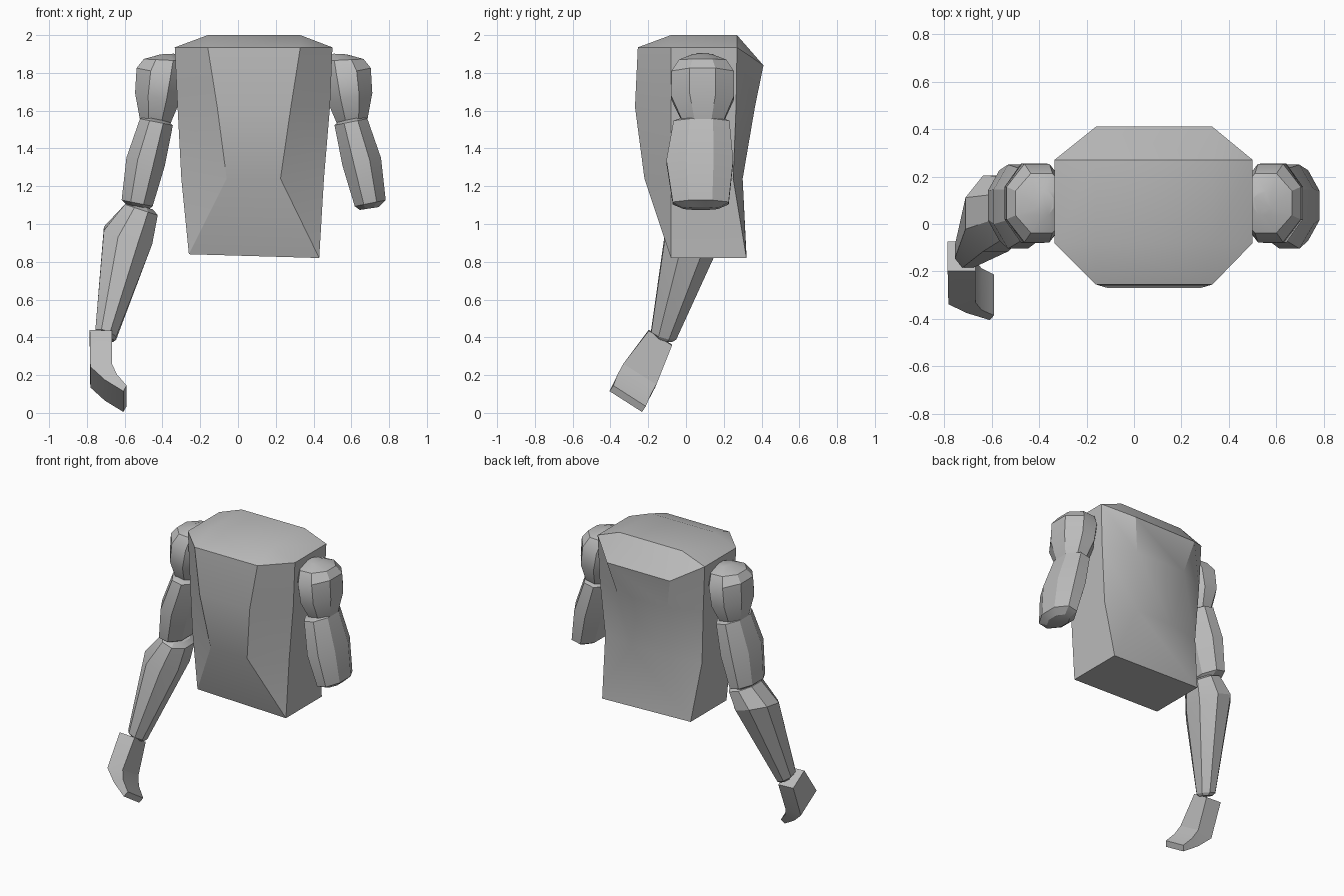
import bpy, bmesh, math

cube = bpy.data.objects.get("Cube")
if cube:
    bpy.data.objects.remove(cube, do_unlink=True)

# One plain grey for everything
grey = bpy.data.materials.new("plain grey")
grey.use_nodes = True
colour = (0.5, 0.5, 0.5, 1.0)
grey.diffuse_color = colour
grey.node_tree.nodes["Principled BSDF"].inputs["Base Color"].default_value = colour

CENTRE_X = 0.083   # mirror line of the torso and arms


def loft(name, rings, smooth=30):
    """Skin a list of equal-length vertex rings and cap both ends."""
    bm = bmesh.new()
    loops = [[bm.verts.new(p) for p in ring] for ring in rings]
    n = len(loops[0])
    for a, b in zip(loops, loops[1:]):
        for i in range(n):
            j = (i + 1) % n
            bm.faces.new((a[i], a[j], b[j], b[i]))
    bm.faces.new(loops[0])
    bm.faces.new(loops[-1])
    bmesh.ops.remove_doubles(bm, verts=bm.verts, dist=0.0005)
    bmesh.ops.recalc_face_normals(bm, faces=bm.faces)
    mesh = bpy.data.meshes.new(name)
    bm.to_mesh(mesh)
    bm.free()
    mesh.materials.append(grey)
    obj = bpy.data.objects.new(name, mesh)
    bpy.context.collection.objects.link(obj)
    bpy.ops.object.select_all(action="DESELECT")
    obj.select_set(True)
    bpy.context.view_layer.objects.active = obj
    bpy.ops.object.shade_smooth_by_angle(angle=math.radians(smooth))
    return obj


def octagon(cx, cy, cz, rx, ry, slope_x=0.0, slope_y=0.0):
    """Eight-sided ring with flats facing the axes; rx, ry reach to the flats."""
    k = 1 / math.cos(math.pi / 8)
    pts = []
    for i in range(8):
        a = math.pi / 8 + i * math.pi / 4
        dx, dy = rx * k * math.cos(a), ry * k * math.sin(a)
        pts.append((cx + dx, cy + dy, cz + slope_x * dx + slope_y * dy))
    return pts


def torso_ring(side, corner, y_side, y_end, z_side, z_front, z_back):
    """Ring with two corners on the front, two on each side, two on the back."""
    (sl, sr), (cl, cr), (sf, sb), (f, b) = side, corner, y_side, y_end
    return [(cl, f, z_front), (cr, f, z_front), (sr, sf, z_side), (sr, sb, z_side),
            (cr, b, z_back), (cl, b, z_back), (sl, sb, z_side), (sl, sf, z_side)]


# Torso: flat crown, octagonal chest narrowing to a four-cornered base
base = torso_ring((-.26, .43), (-.26, .43), (-.08, .32), (-.08, .32), .82, .82, .82)
base = [(x, y, .84 if x < 0 else .82) for x, y, z in base]
loft("torso", [
    torso_ring((-.16, .33), (-.16, .33), (-.08, .27), (-.08, .27), 2.0, 2.0, 2.0),
    torso_ring((-.335, .50), (-.16, .33), (-.08, .27), (-.255, .41), 1.935, 1.935, 1.84),
    torso_ring((-.32, .487), (-.11, .28), (-.08, .265), (-.27, .365), 1.62, 1.62, 1.62),
    torso_ring((-.30, .455), (-.06, .225), (-.08, .25), (-.22, .30), 1.24, 1.24, 1.24),
    base])

# Shoulders and upper arms, shaped on the left side and mirrored to the right
shoulder = [
    (.54, .088, 1.90, .035, .05, -.05),
    (.555, .088, 1.868, .11, .125, .05),
    (.575, .088, 1.80, .128, .165, .2),
    (.593, .088, 1.67, .118, .167, .2),
    (.605, .09, 1.54, .08, .108, .15),
]
upper_arm = [
    (.598, .082, 1.555, .065, .11, .2),
    (.598, .082, 1.54, .087, .148, .2),
    (.655, .073, 1.33, .102, .177, .2),
    (.70, .078, 1.11, .082, .148, .2),
    (.695, .078, 1.082, .05, .09, .15),
]
for label, sign in (("left", 1), ("right", -1)):
    for part, rows in (("shoulder", shoulder), ("upper_arm", upper_arm)):
        rings = [[(CENTRE_X + sign * (x - CENTRE_X), y, z) for x, y, z in octagon(*row)]
                 for row in rows]
        loft(f"{label}_{part}", rings, 32 if part == "shoulder" else 25)

# Right forearm, reaching down, out and forward
loft("right_forearm", [
    octagon(-.51, .07, 1.095, .06, .09, -.3),
    octagon(-.512, .07, 1.075, .087, .13, -.33),
    octagon(-.582, .045, .94, .128, .16, -.28, .15),
    octagon(-.70, -.118, .415, .055, .066, -.35, -.3),
    octagon(-.698, -.118, .395, .038, .045, -.35, -.3),
], 25)


def hand_ring(outer, inner, back):
    """Outer and inner points on the front edge, repeated across the hand width."""
    move = lambda p: (p[0], p[1] + back[0], p[2] + back[1])
    return [outer, inner, move(inner), move(outer)]


# Right hand: a slab bent inwards at the fingers
loft("right_hand", [
    hand_ring((-.785, -.197, .44), (-.668, -.197, .435), (.123, -.078)),
    hand_ring((-.782, -.338, .245), (-.667, -.332, .26), (.175, -.11)),
    hand_ring((-.705, -.375, .175), (-.642, -.362, .205), (.175, -.11)),
    hand_ring((-.607, -.405, .115), (-.59, -.385, .145), (.172, -.11)),
], 20)
